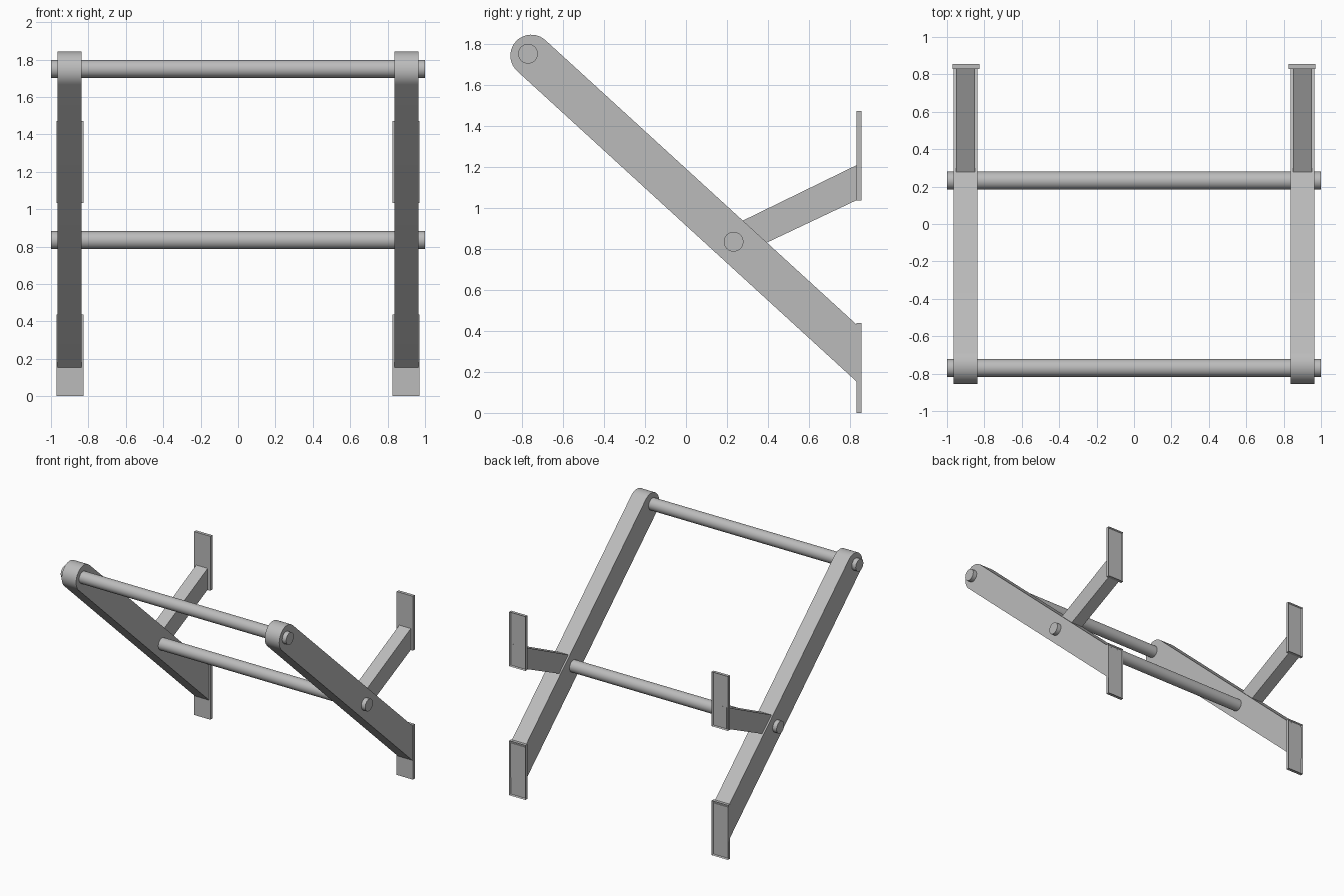
import bpy, bmesh, math
from mathutils import Vector

cube = bpy.data.objects.get("Cube")
if cube:
    bpy.data.objects.remove(cube, do_unlink=True)

grey = bpy.data.materials.new("plain_grey")
grey.use_nodes = True
grey.diffuse_color = (0.5, 0.5, 0.5, 1)
grey.node_tree.nodes["Principled BSDF"].inputs["Base Color"].default_value = (0.5, 0.5, 0.5, 1)


def finish(bm, name):
    bmesh.ops.recalc_face_normals(bm, faces=bm.faces)
    mesh = bpy.data.meshes.new(name)
    bm.to_mesh(mesh)
    bm.free()
    mesh.materials.append(grey)
    obj = bpy.data.objects.new(name, mesh)
    bpy.context.collection.objects.link(obj)
    bpy.ops.object.select_all(action="DESELECT")
    obj.select_set(True)
    bpy.context.view_layer.objects.active = obj
    bpy.ops.object.shade_smooth_by_angle(angle=math.radians(30))
    return obj


def extrude_profile(name, points, x0, x1):
    """Extrude a (y, z) outline between two x positions."""
    bm = bmesh.new()
    face = bm.faces.new([bm.verts.new((x0, y, z)) for y, z in points])
    res = bmesh.ops.extrude_face_region(bm, geom=[face])
    verts = [v for v in res["geom"] if isinstance(v, bmesh.types.BMVert)]
    bmesh.ops.translate(bm, verts=verts, vec=(x1 - x0, 0, 0))
    return finish(bm, name)


def rod(name, y, z, radius=0.048):
    pts = [(y + radius * math.cos(a), z + radius * math.sin(a))
           for a in (math.tau * i / 40 for i in range(40))]
    return extrude_profile(name, pts, -1, 1)


def wall_plate(name, x, z0, z1):
    """Thin plate with a shallow recess on its back face."""
    bm = bmesh.new()
    bmesh.ops.create_cube(bm, size=1)
    for v in bm.verts:
        v.co = Vector((x + v.co.x * 0.144, 0.8425 + v.co.y * 0.025,
                       (z0 + z1) / 2 + v.co.z * (z1 - z0)))
    bm.normal_update()
    back = [f for f in bm.faces if f.normal.y > 0.9]
    bmesh.ops.inset_region(bm, faces=back, thickness=0.009)
    bmesh.ops.translate(bm, verts=back[0].verts, vec=(0, -0.012, 0))
    return finish(bm, name)


# Rounded upper end of the sloping beam, then its upright cut at the plate
centre_y, centre_z, r = -0.754, 1.741, 0.102
tilt = math.atan2(0.737, 0.676)
beam = [(centre_y + r * math.cos(tilt + math.pi * i / 20),
         centre_z + r * math.sin(tilt + math.pi * i / 20)) for i in range(21)]
beam += [(0.845, 0.140), (0.845, 0.418)]

# Short brace rising from the beam to the upper plate
brace = [(0.23, 0.914), (0.845, 1.214), (0.845, 1.043), (0.352, 0.81)]

for side, s in (("left", 1), ("right", -1)):
    extrude_profile(side + "_sloping_beam", beam, s * 0.837, s * 0.965)
    extrude_profile(side + "_brace", brace, s * 0.85, s * 0.952)
    wall_plate(side + "_lower_plate", s * 0.898, 0, 0.437)
    wall_plate(side + "_upper_plate", s * 0.898, 1.034, 1.47)

# Cross rods
rod("upper_rod", -0.77, 1.75)
rod("lower_rod", 0.232, 0.834)
